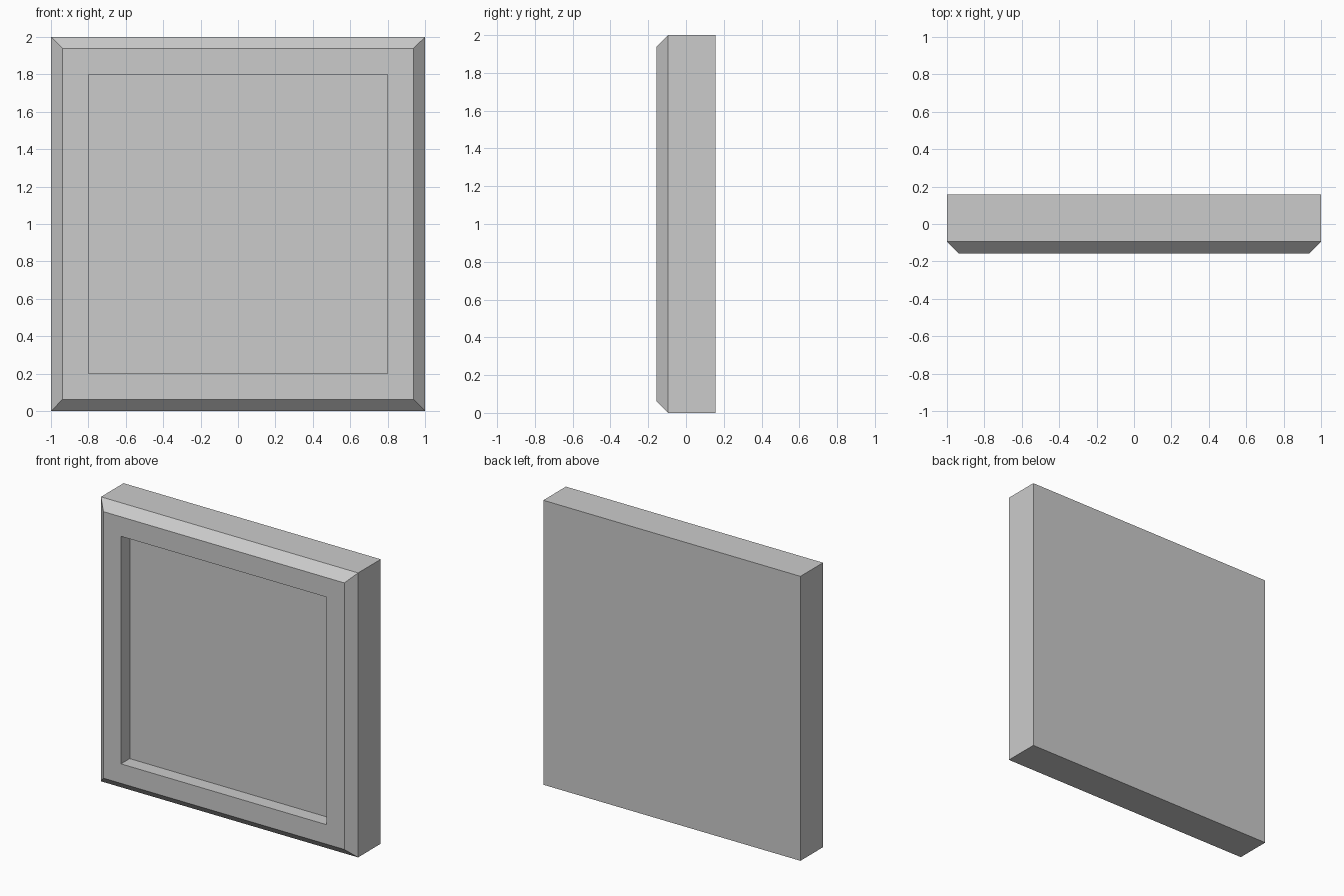
import bpy, bmesh

if "Cube" in bpy.data.objects:
    bpy.data.objects.remove(bpy.data.objects["Cube"])

HALF_DEPTH = 0.157
# Square rings (half width, y) from the back, round the chamfered front, into the recess
RINGS = [(1.0, HALF_DEPTH), (1.0, -0.094), (0.937, -HALF_DEPTH),
         (0.8, -HALF_DEPTH), (0.8, -0.06)]


def add_ring(bm, half, y):
    return [bm.verts.new((sx * half, y, 1 + sz * half))
            for sx, sz in ((-1, -1), (1, -1), (1, 1), (-1, 1))]


bm = bmesh.new()
rings = [add_ring(bm, h, y) for h, y in RINGS]

# Side walls, chamfer, front border and recess walls
for a, b in zip(rings, rings[1:]):
    for i in range(4):
        j = (i + 1) % 4
        bm.faces.new((a[i], a[j], b[j], b[i]))

# Back face and recess floor
bm.faces.new(rings[0])
bm.faces.new(rings[-1])
bmesh.ops.recalc_face_normals(bm, faces=bm.faces[:])

mesh = bpy.data.meshes.new("recessed_panel")
bm.to_mesh(mesh)
bm.free()
bpy.context.collection.objects.link(bpy.data.objects.new("recessed_panel", mesh))
